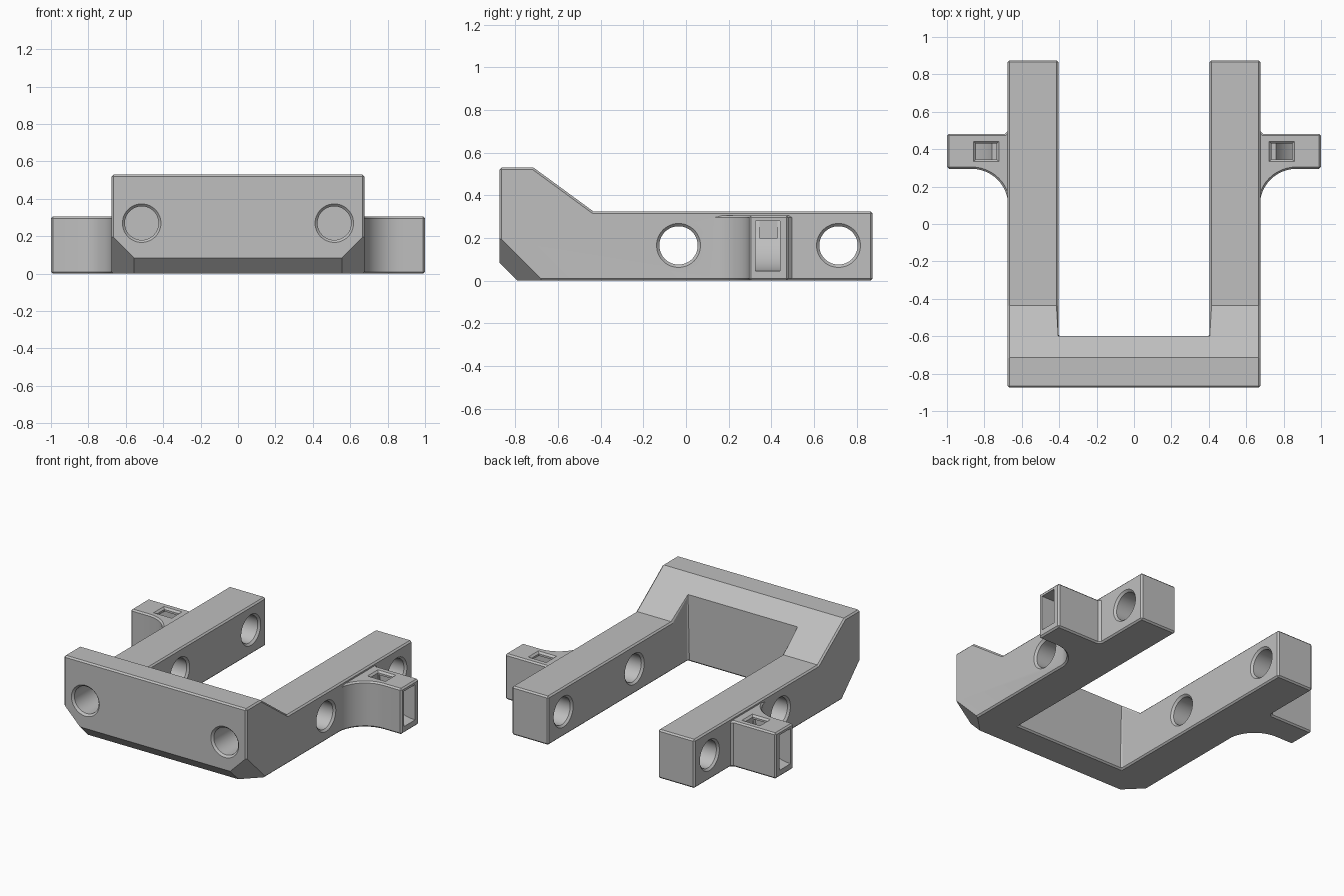
import bpy, bmesh, math
from mathutils import Vector

cube = bpy.data.objects.get("Cube")
if cube:
    bpy.data.objects.remove(cube, do_unlink=True)

grey = bpy.data.materials.new("light grey")
grey.use_nodes = True
grey.diffuse_color = (0.52, 0.52, 0.52, 1)
grey.node_tree.nodes["Principled BSDF"].inputs["Base Color"].default_value = (0.52, 0.52, 0.52, 1)


def make(name, bm):
    bmesh.ops.recalc_face_normals(bm, faces=bm.faces)
    mesh = bpy.data.meshes.new(name)
    bm.to_mesh(mesh)
    bm.free()
    mesh.materials.append(grey)
    obj = bpy.data.objects.new(name, mesh)
    bpy.context.collection.objects.link(obj)
    return obj


def loft(name, rings):
    """Closed solid through rings of equal length."""
    bm = bmesh.new()
    rows = [[bm.verts.new(p) for p in ring] for ring in rings]
    n = len(rows[0])
    for a, b in zip(rows, rows[1:]):
        for i in range(n):
            j = (i + 1) % n
            bm.faces.new((a[i], a[j], b[j], b[i]))
    bm.faces.new(rows[0])
    bm.faces.new(rows[-1])
    return make(name, bm)


def box(name, lo, hi, flare=0.0):
    """Box whose top may flare outwards."""
    def ring(z, f):
        return [(lo[0] - f, lo[1] - f, z), (hi[0] + f, lo[1] - f, z),
                (hi[0] + f, hi[1] + f, z), (lo[0] - f, hi[1] + f, z)]
    return loft(name, [ring(lo[2], 0), ring(hi[2], flare)])


def drill(name, centre, axis, stations):
    """Turned cutter: stations are (distance along axis, radius)."""
    c, a = Vector(centre), Vector(axis)
    u = Vector((0, 0, 1))
    v = a.cross(u)
    turn = [math.tau * i / 48 for i in range(48)]
    return loft(name, [[c + a * s + r * (u * math.cos(t) + v * math.sin(t)) for t in turn]
                       for s, r in stations])


def bake(obj):
    deps = bpy.context.evaluated_depsgraph_get()
    mesh = bpy.data.meshes.new_from_object(obj.evaluated_get(deps))
    obj.modifiers.clear()
    obj.data = mesh


def combine(obj, other, operation="DIFFERENCE"):
    mod = obj.modifiers.new("combine", "BOOLEAN")
    mod.operation, mod.object, mod.solver = operation, other, "EXACT"
    bake(obj)
    bpy.data.objects.remove(other, do_unlink=True)


def chamfer(obj, width=0.01):
    mod = obj.modifiers.new("chamfer", "BEVEL")
    mod.width, mod.segments = width, 1
    mod.limit_method, mod.angle_limit = "ANGLE", math.radians(60)
    bake(obj)


# U-shaped frame: side profile, slanted lower corners, open middle
profile = [(-0.875, 0.085), (-0.79, 0), (0.875, 0), (0.875, 0.325),
           (-0.435, 0.325), (-0.715, 0.53), (-0.875, 0.53)]
frame = loft("frame", [[(x, y, z) for y, z in profile] for x in (-0.675, 0.675)])
bm = bmesh.new()
bm.from_mesh(frame.data)
for side in (-1, 1):
    cut = bmesh.ops.bisect_plane(bm, geom=bm.verts[:] + bm.edges[:] + bm.faces[:],
                                 plane_co=(side * 0.675, -0.875, 0.205),
                                 plane_no=(side, -1, -1), clear_outer=True)
    edges = [e for e in cut["geom_cut"] if isinstance(e, bmesh.types.BMEdge)]
    bmesh.ops.holes_fill(bm, edges=edges)
bmesh.ops.recalc_face_normals(bm, faces=bm.faces)
bm.to_mesh(frame.data)
bm.free()
combine(frame, box("middle_cutter", (-0.405, -0.6, -0.2), (0.405, 1.2, 0.8)))
chamfer(frame)

# Side lugs with a curved web and a curved strap channel
arc = [math.radians(90 + 7.5 * i) for i in range(13)]
outline = [(0.6, 0.1), (0.6, 0.499), (0.673, 0.499), (0.69, 0.482), (1.0, 0.482), (1.0, 0.295)]
outline += [(0.868 + 0.195 * math.cos(t), 0.1 + 0.195 * math.sin(t)) for t in arc]
sweep = [math.radians(180 + 7.5 * i) for i in range(13)]
channel = [(1.1, 0.28), (0.735, 0.28)]
channel += [(1.0 + 0.265 * math.cos(t), 0.31 + 0.265 * math.sin(t)) for t in sweep[1:]]
channel += [(1.1, 0.045)]
for side in (-1, 1):
    lug = loft("lug", [[(side * x, y, z) for x, y in outline] for z in (0, 0.305)])
    chamfer(lug)
    combine(lug, loft("channel_cutter", [[(side * x, y, z) for x, z in channel]
                                         for y in (0.325, 0.44)]))
    xs = sorted((side * 0.735, side * 0.845))
    combine(lug, box("slot_cutter", (xs[0], 0.345, 0.2), (xs[1], 0.43, 0.35)))
    combine(lug, box("slot_rim_cutter", (xs[0], 0.345, 0.293), (xs[1], 0.43, 0.317), 0.024))
    combine(frame, lug, "UNION")

# Countersunk cross holes through both arms, blind holes in the front
through = [(-0.02, 0.123), (0.013, 0.09), (0.257, 0.09), (0.29, 0.123)]
blind = [(-0.02, 0.123), (0.013, 0.09), (0.3, 0.09)]
for side in (-1, 1):
    for y in (-0.035, 0.715):
        combine(frame, drill("cross_hole_cutter", (side * 0.405, y, 0.165), (side, 0, 0), through))
    combine(frame, drill("front_hole_cutter", (side * 0.515, -0.875, 0.27), (0, 1, 0), blind))

bpy.ops.object.select_all(action="DESELECT")
frame.select_set(True)
bpy.context.view_layer.objects.active = frame
bpy.ops.object.shade_smooth_by_angle(angle=math.radians(25))
